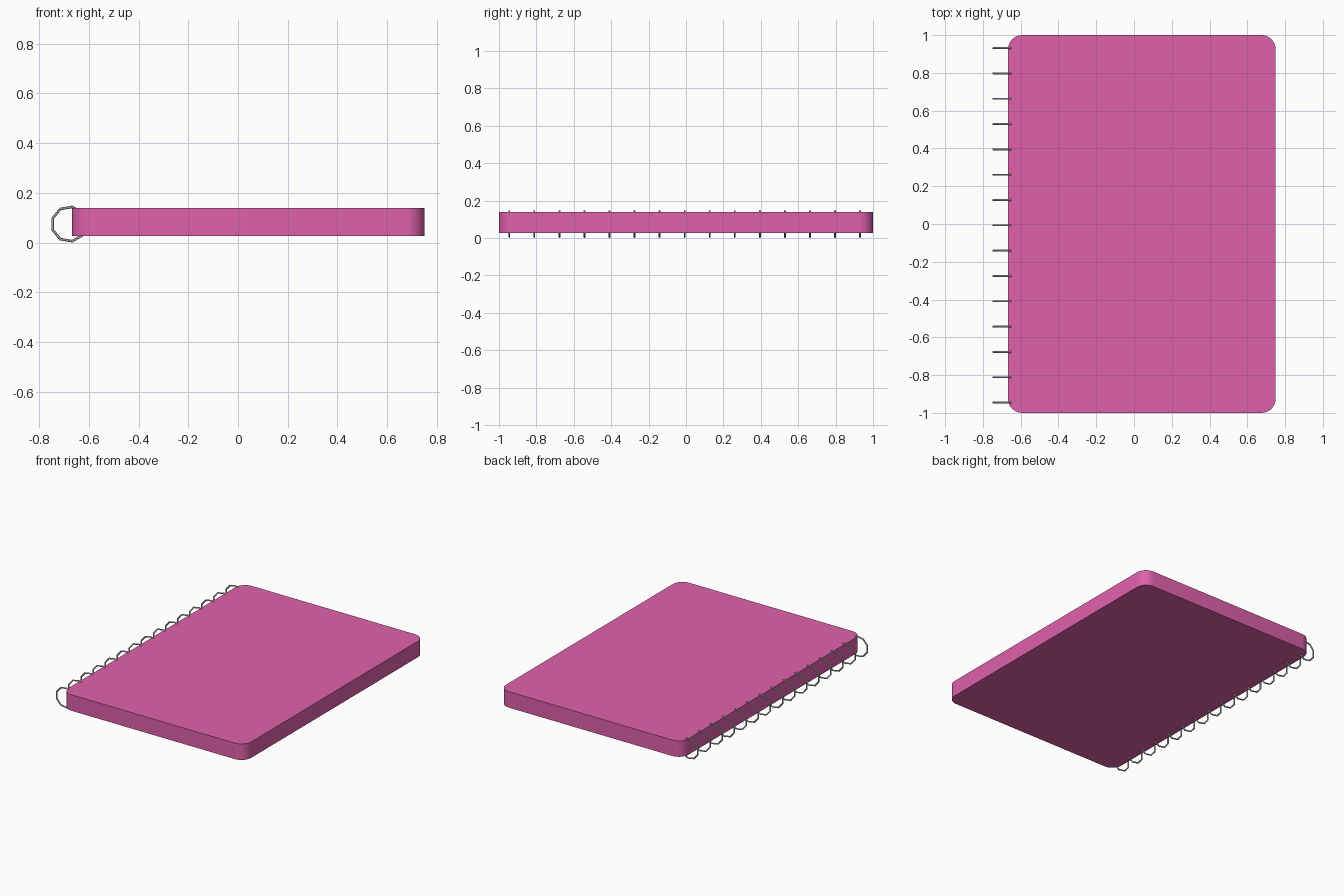
import bpy, bmesh, math

if "Cube" in bpy.data.objects:
    bpy.data.objects.remove(bpy.data.objects["Cube"])

LEFT, RIGHT, BOTTOM, TOP = -0.667, 0.75, 0.026, 0.138
CORNER = 0.075
RING_COUNT, RING_FIRST, RING_LAST = 15, -0.945, 0.931
RING_OUTER, WIRE = 0.0755, 0.0055


def smooth(obj):
    bpy.ops.object.select_all(action='DESELECT')
    obj.select_set(True)
    bpy.context.view_layer.objects.active = obj
    bpy.ops.object.shade_smooth_by_angle(angle=math.radians(35))


# Notebook block: slab with rounded vertical corners
bm = bmesh.new()
bmesh.ops.create_cube(bm, size=1)
bmesh.ops.scale(bm, vec=(RIGHT - LEFT, 2, TOP - BOTTOM), verts=bm.verts)
bmesh.ops.translate(bm, vec=((LEFT + RIGHT) / 2, 0, (TOP + BOTTOM) / 2), verts=bm.verts)
uprights = [e for e in bm.edges if abs(e.verts[0].co.z - e.verts[1].co.z) > 0.01]
bmesh.ops.bevel(bm, geom=uprights, offset=CORNER, segments=8, profile=0.5,
                affect='EDGES')
mesh = bpy.data.meshes.new("notebook_block")
bm.to_mesh(mesh)
bm.free()
block = bpy.data.objects.new("notebook_block", mesh)
bpy.context.collection.objects.link(block)
pink = bpy.data.materials.new("pink_cover")
pink.diffuse_color = (0.74, 0.12, 0.41, 1)
pink.use_nodes = True
pink.node_tree.nodes["Principled BSDF"].inputs["Base Color"].default_value = pink.diffuse_color
mesh.materials.append(pink)
smooth(block)

# Binding rings: nine-sided wire loops, flat side facing outward
ring_x = -0.75 + RING_OUTER * math.cos(math.radians(20))
ring_z = RING_OUTER * math.sin(math.radians(80))
step = (RING_LAST - RING_FIRST) / (RING_COUNT - 1)
for i in range(RING_COUNT):
    bpy.ops.mesh.primitive_torus_add(
        major_segments=9, minor_segments=6,
        major_radius=RING_OUTER - WIRE, minor_radius=WIRE,
        location=(ring_x, RING_FIRST + i * step, ring_z),
        rotation=(math.pi / 2, 0, 0))
    ring = bpy.context.object
    ring.name = f"binding_ring_{i + 1:02d}"
